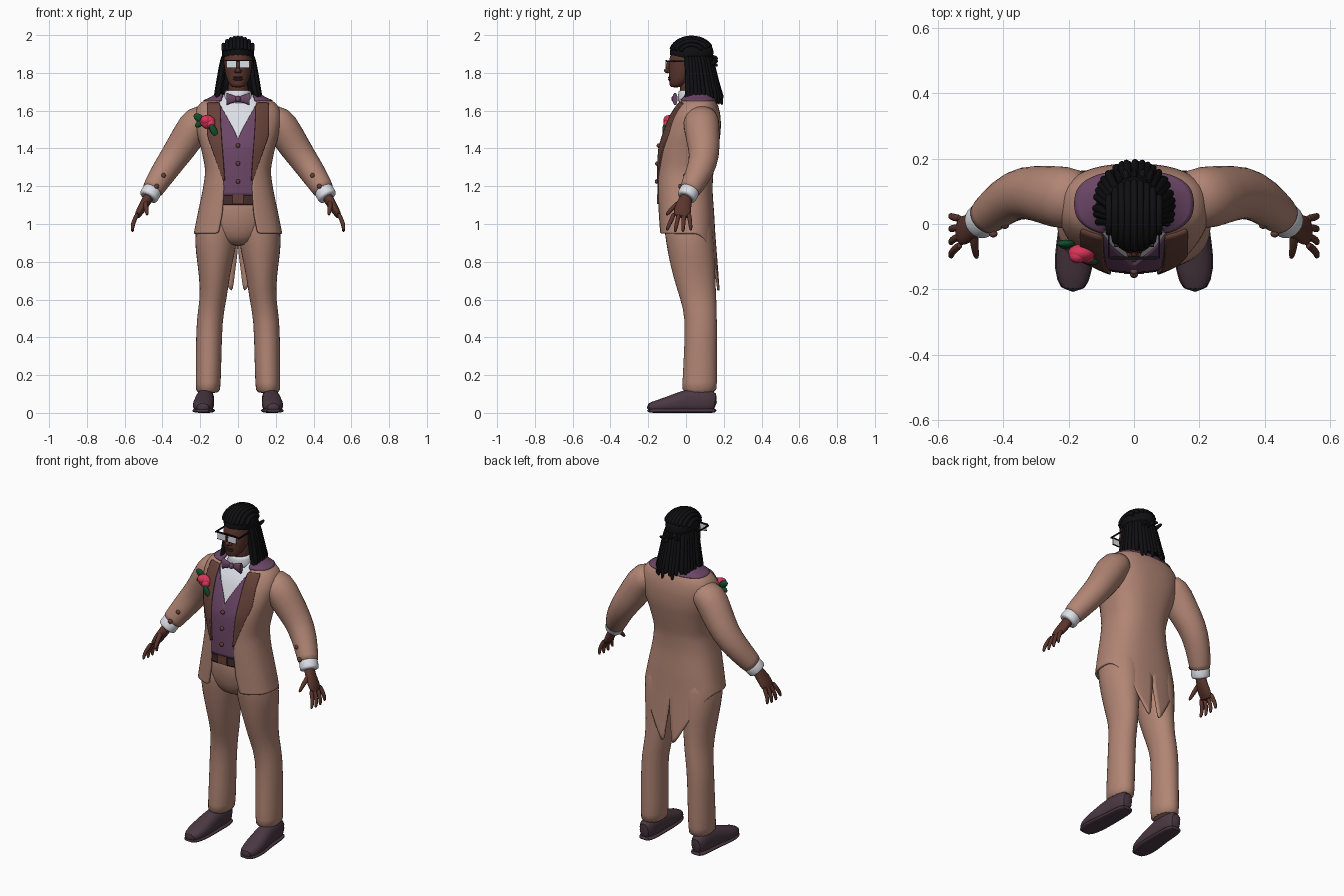
import bpy, bmesh, math, random
from mathutils import Vector, Matrix, Euler

random.seed(4)
if "Cube" in bpy.data.objects:
    bpy.data.objects.remove(bpy.data.objects["Cube"])
made = []


def material(name, *rgb):
    m = bpy.data.materials.new(name)
    m.use_nodes = True
    m.diffuse_color = (*rgb, 1)
    m.node_tree.nodes["Principled BSDF"].inputs["Base Color"].default_value = (*rgb, 1)
    return m


tan = material("tan suit", .44, .235, .175)
brown = material("brown satin", .13, .052, .04)
purple = material("plum cloth", .15, .062, .135)
leather = material("shoe leather", .07, .04, .055)
skin = material("dark skin", .105, .036, .026)
black = material("black hair", .005, .005, .006)
white = material("white linen", .72, .74, .8)
red = material("rose red", .7, .035, .1)
green = material("leaf green", .006, .075, .025)
belt_brown = material("belt brown", .06, .025, .025)


def finish(name, bm, mat, mirror=False, sub=1, thick=0):
    """Turn a bmesh into an object with its modifiers."""
    if not thick:
        bmesh.ops.recalc_face_normals(bm, faces=bm.faces)
    mesh = bpy.data.meshes.new(name)
    bm.to_mesh(mesh)
    bm.free()
    mesh.materials.append(mat)
    obj = bpy.data.objects.new(name, mesh)
    bpy.context.collection.objects.link(obj)
    if mirror:
        obj.modifiers.new("Mirror", 'MIRROR')
    if sub:
        mod = obj.modifiers.new("Subdivision", 'SUBSURF')
        mod.levels = mod.render_levels = sub
    if thick:
        mod = obj.modifiers.new("Solidify", 'SOLIDIFY')
        mod.thickness, mod.offset = thick, -1
    made.append(obj)


def power(v, p):
    return math.copysign(abs(v) ** p, v)


def tube(bm, path, n=16, flat=False, p=1.0):
    """Loft elliptical rings (x, y, z, side radius, other radius) along a path."""
    pts = [Vector(q[:3]) for q in path]
    rings = []
    for i, q in enumerate(path):
        t = Vector((0, 0, 1))
        if not flat:
            t = (pts[min(i + 1, len(pts) - 1)] - pts[max(i - 1, 0)]).normalized()
        side = (Vector((1, 0, 0)) - t * t.x).normalized()
        up = t.cross(side)
        ring = []
        for k in range(n):
            a = math.tau * k / n
            ring.append(bm.verts.new(pts[i] + side * q[3] * 1.02 * power(math.cos(a), p)
                                     + up * q[4] * 1.02 * power(math.sin(a), p)))
        rings.append(ring)
    for lo, hi in zip(rings, rings[1:]):
        for k in range(n):
            bm.faces.new((lo[k], lo[k - 1], hi[k - 1], hi[k]))
    bm.faces.new(rings[0])
    bm.faces.new(rings[-1][::-1])


def loft(name, mat, path, mirror=False, **options):
    bm = bmesh.new()
    tube(bm, path, **options)
    finish(name, bm, mat, mirror)


def ball(bm, loc, size, turn=0):
    bmesh.ops.create_uvsphere(bm, u_segments=20, v_segments=12, radius=1,
                              matrix=Matrix.LocRotScale(Vector(loc), Euler((0, turn, 0)), Vector(size)))


def box(bm, loc, size):
    bmesh.ops.create_cube(bm, size=1, matrix=Matrix.LocRotScale(Vector(loc), None, Vector(size)))


# Torso outline by height: z, half width, front y, back y, coat opening
BODY = [(1.69, .11, 0, .13, .09), (1.67, .14, -.02, .145, .1), (1.645, .205, -.04, .165, .1),
        (1.58, .235, -.085, .185, .1), (1.48, .22, -.125, .185, .095), (1.4, .195, -.15, .17, .09),
        (1.28, .172, -.155, .145, .08), (1.18, .187, -.155, .14, .075), (1.05, .215, -.15, .15, .085),
        (.95, .235, -.145, .155, .105), (.63, .235, -.145, .18, .105)]
BOX = .8


def body(z):
    z = min(max(z, BODY[-1][0]), BODY[0][0])
    for hi, lo in zip(BODY, BODY[1:]):
        if z >= lo[0]:
            f = (hi[0] - z) / (hi[0] - lo[0])
            return [h + (l - h) * f for h, l in zip(hi, lo)][1:]


def opening(z):
    return body(z)[3]


def angle(x, a):
    return math.asin(min(1, max(0, x) / a) ** (1 / BOX))


def shell(name, mat, heights, start, end=None, out=0, thick=.012, tail=False, n=12):
    """Garment panel on the torso surface, from x=start(z) to x=end(z) or the centre back."""
    bm, grid = bmesh.new(), []
    rows = [(z, 0) for z in heights]
    if tail:
        rows += [(heights[-1], v / 8) for v in range(1, 9)]
    for top, v in rows:
        row = []
        for c in range(n + 1):
            u, z = c / n, top
            if v:
                th = u * math.pi
                hem = .95 if u <= .5 else .63 + .32 * math.sin(th) ** (1.2 * BOX)
                z = top + (hem - top) * v
            a, front, back, _ = body(z)
            a, front, back = a + out, front - out, back + out
            first = angle(start(z), a)
            slit = max(0, .87 - z) * .13
            last = angle(end(z), a) if end else math.pi - angle(slit, a)
            th = first + (last - first) * u
            x = a * max(0, math.sin(th)) ** BOX
            y = (front + back) / 2 - (back - front) / 2 * power(math.cos(th), BOX)
            row.append(bm.verts.new((0 if x < 1e-4 else x, y, z)))
        grid.append(row)
    for up, dn in zip(grid, grid[1:]):
        for c in range(n):
            bm.faces.new((up[c], dn[c], dn[c + 1], up[c + 1]))
    finish(name, bm, mat, True, 1, thick)


def steps(top, bottom, n):
    return [top + (bottom - top) * i / n for i in range(n + 1)]


# Trousers and pelvis
loft("trouser_legs", tan, [
    (.16, .07, .1, .065, .092), (.158, .072, .14, .066, .092), (.155, .076, .3, .068, .088),
    (.152, .081, .5, .069, .083), (.13, .066, .6, .07, .095), (.125, .043, .72, .08, .112),
    (.12, .028, .85, .104, .125), (.115, .015, .95, .116, .128), (.1, .005, 1.08, .1, .13)],
    mirror=True, flat=True)
loft("trouser_seat", tan, [
    (0, .02, .88, .07, .09), (0, .01, .93, .15, .12), (0, .005, 1, .2, .135),
    (0, 0, 1.08, .195, .14), (0, 0, 1.18, .165, .135)], flat=True)

# Shoes with soles
shoe = [(.172, .165, .055, .032, .05), (.172, .11, .065, .047, .065), (.174, .02, .065, .048, .065),
        (.18, -.06, .05, .055, .05), (.186, -.14, .036, .057, .034), (.187, -.21, .027, .034, .024)]
loft("shoes", leather, shoe, mirror=True, p=.85)
loft("soles", leather, [(x, y, .012, r + .003, .012) for x, y, z, r, h in shoe], mirror=True, p=.7)

# Tailcoat, waistcoat, shirt front, belt, lapels and collar
shell("tailcoat", tan, [1.69, 1.67] + steps(1.645, 1.1, 12), opening, tail=True, n=20)
shell("waistcoat", purple, steps(1.66, 1.15, 14), lambda z: max(0, z - 1.46) * .55,
      lambda z: opening(z) + .05, out=-.004)
shell("shirt_front", white, steps(1.685, 1.4, 8), lambda z: 0, lambda z: .1, out=-.014)
shell("belt", belt_brown, [1.16, 1.14, 1.12, 1.1], lambda z: 0, lambda z: .13, out=-.008)
shell("lapels", brown, steps(1.645, 1.23, 12), lambda z: opening(z) - .006,
      lambda z: .165 - max(0, 1.47 - z) * .36, out=.006, n=5)
shell("coat_collar", purple, steps(1.69, 1.656, 3), lambda z: opening(z) - .01, out=.008)

# Sleeves, shirt cuffs
loft("sleeves", tan, [
    (.14, .075, 1.565, .07, .085), (.215, .08, 1.55, .092, .098), (.265, .088, 1.46, .088, .09),
    (.333, .1, 1.36, .077, .08), (.39, .075, 1.28, .07, .073), (.45, .024, 1.185, .057, .058),
    (.456, .018, 1.175, .056, .057)], mirror=True)
loft("shirt_cuffs", white, [
    (.445, .03, 1.195, .05, .05), (.457, .018, 1.172, .052, .053), (.472, .004, 1.146, .052, .053),
    (.477, 0, 1.138, .05, .051)], mirror=True)

# Hands
bm = bmesh.new()
tube(bm, [(.465, .008, 1.16, .03, .032), (.488, -.008, 1.115, .026, .036),
          (.515, -.018, 1.075, .023, .048), (.54, -.024, 1.03, .014, .044)])
for k in range(4):
    y = -.062 + .026 * k
    drop = .008 * (k in (1, 2))
    tube(bm, [(.528, y, 1.06, .013, .013), (.55, y * 1.25, 1.02, .012, .012),
              (.56, y * 1.5, .99 - drop, .011, .011), (.558, y * 1.65, .963 - drop, .007, .007)], n=8)
tube(bm, [(.49, -.02, 1.125, .015, .016), (.488, -.06, 1.095, .014, .014),
          (.484, -.09, 1.065, .011, .012), (.48, -.105, 1.045, .007, .007)], n=8)
finish("hands", bm, skin, True)

# Buttons
bm = bmesh.new()
for x, y, z in ((.395, -.004, 1.257), (.43, -.03, 1.2)):
    ball(bm, (x, y, z), (.013, .011, .013))
finish("sleeve_buttons", bm, brown, True, 0)
bm = bmesh.new()
for z in (1.415, 1.32, 1.225):
    ball(bm, (0, body(z)[1], z), (.012, .01, .012))
box(bm, (0, -.147, 1.13), (.06, .012, .05))
finish("waistcoat_buttons_and_buckle", bm, brown, False, 0)

# Bow tie and shirt collar
bm = bmesh.new()
bmesh.ops.create_cone(bm, cap_ends=True, segments=16, radius1=.012, radius2=.033, depth=.055,
                      matrix=Matrix.LocRotScale(Vector((.034, -.058, 1.662)),
                                                Euler((0, math.pi / 2, 0)), Vector((1, .4, 1))))
ball(bm, (0, -.062, 1.662), (.014, .016, .017))
finish("bow_tie", bm, purple, True, 0)
loft("shirt_collar", white, [(0, .035, 1.63, .085, .08), (0, .03, 1.67, .074, .074),
                             (0, .03, 1.7, .07, .07), (0, .03, 1.71, .068, .068)], flat=True)

# Neck, head and face
loft("neck", skin, [(0, .03, 1.65, .055, .06), (0, .025, 1.72, .052, .058),
                    (0, .03, 1.82, .05, .06)], flat=True)
loft("head", skin, [
    (0, -.055, 1.722, .028, .026), (0, -.044, 1.738, .046, .045), (0, -.022, 1.775, .063, .068),
    (0, -.004, 1.82, .072, .088), (0, .004, 1.87, .076, .095), (0, .014, 1.92, .074, .09),
    (0, .02, 1.96, .052, .068)], flat=True)
bm = bmesh.new()
ball(bm, (0, -.096, 1.812), (.013, .021, .014))
ball(bm, (0, -.09, 1.835), (.009, .014, .03))
ball(bm, (.011, -.09, 1.808), (.01, .012, .009))
ball(bm, (.076, .02, 1.84), (.01, .018, .028))
finish("nose_and_ears", bm, skin, True, 0)
bm = bmesh.new()
for z in (1.765, 1.776):
    ball(bm, (0, -.084, z), (.026, .011, .006))
finish("lips", bm, belt_brown, False, 0)

# Glasses
bm = bmesh.new()
box(bm, (.035, -.105, 1.846), (.052, .006, .036))
finish("lenses", bm, white, True, 0)
bm = bmesh.new()
box(bm, (.036, -.104, 1.866), (.072, .009, .007))
box(bm, (.036, -.104, 1.827), (.056, .008, .003))
box(bm, (.077, -.045, 1.862), (.005, .12, .008))
finish("glasses_frame", bm, black, True, 0)

# Hair: scalp, rows combed back, hanging locks and tied tufts
bm = bmesh.new()
ball(bm, (0, .03, 1.908), (.086, .116, .082))
finish("scalp_hair", bm, black, False, 0)
loft("hair_mass", black, [(0, .115, 1.66, .105, .06), (0, .095, 1.76, .09, .065),
                          (0, .065, 1.88, .08, .075)], flat=True)
bm = bmesh.new()
for k in range(-4, 5):
    x = .019 * k
    c = math.sqrt(1 - (x / .09) ** 2)
    path = []
    for i in range(9):
        a = math.radians(8 + 19 * i)
        path.append((x, .03 - .112 * c * math.cos(a), 1.906 + .082 * c * math.sin(a), .012, .012))
    tube(bm, path, n=8)
finish("combed_rows", bm, black)
bm = bmesh.new()
for layer in range(2):
    for k in range(23):
        th = math.radians(-110 + 10 * k + 5 * layer + random.uniform(-3, 3))
        s, c = math.sin(th), math.cos(th)
        w = 1 - .12 * layer
        end = 1.64 + .035 * layer + random.uniform(-.02, .03)
        tube(bm, [(.076 * s, .035 + .09 * c, 1.9, .012, .012),
                  (.09 * s * w, .045 + .1 * c * w, 1.83, .014, .014),
                  (.102 * s * w, .05 + .112 * c * w, 1.75, .015, .015),
                  (.116 * s * w, .055 + .13 * c * w, 1.68, .014, .014),
                  (.122 * s, .055 + .14 * c, end, .008, .008)], n=8)
finish("hanging_locks", bm, black)
bm = bmesh.new()
for k in range(5):
    x = .018 * (k - 2)
    z = 1.87 + random.uniform(-.02, .02)
    tube(bm, [(x, .11, z - .01, .012, .012), (x * 1.3, .145, z, .012, .012),
              (x * 1.6, .17, z + .015 * (-1) ** k, .008, .008)], n=8)
finish("tied_tufts", bm, black)

# Rose buttonhole
bm = bmesh.new()
ball(bm, (-.16, -.088, 1.54), (.042, .027, .036), .4)
ball(bm, (-.172, -.098, 1.55), (.026, .022, .024), .4)
ball(bm, (-.145, -.1, 1.53), (.024, .02, .024))
finish("rose", bm, red, False, 0)
bm = bmesh.new()
ball(bm, (-.208, -.06, 1.562), (.03, .012, .02), .6)
ball(bm, (-.205, -.066, 1.53), (.026, .012, .015), -.6)
ball(bm, (-.13, -.115, 1.497), (.018, .01, .036), -.5)
finish("rose_leaves", bm, green, False, 0)

# Smooth shading with sharp edges kept
bpy.ops.object.select_all(action='DESELECT')
for obj in made:
    obj.select_set(True)
bpy.context.view_layer.objects.active = made[0]
bpy.ops.object.shade_smooth_by_angle(angle=math.radians(65))
